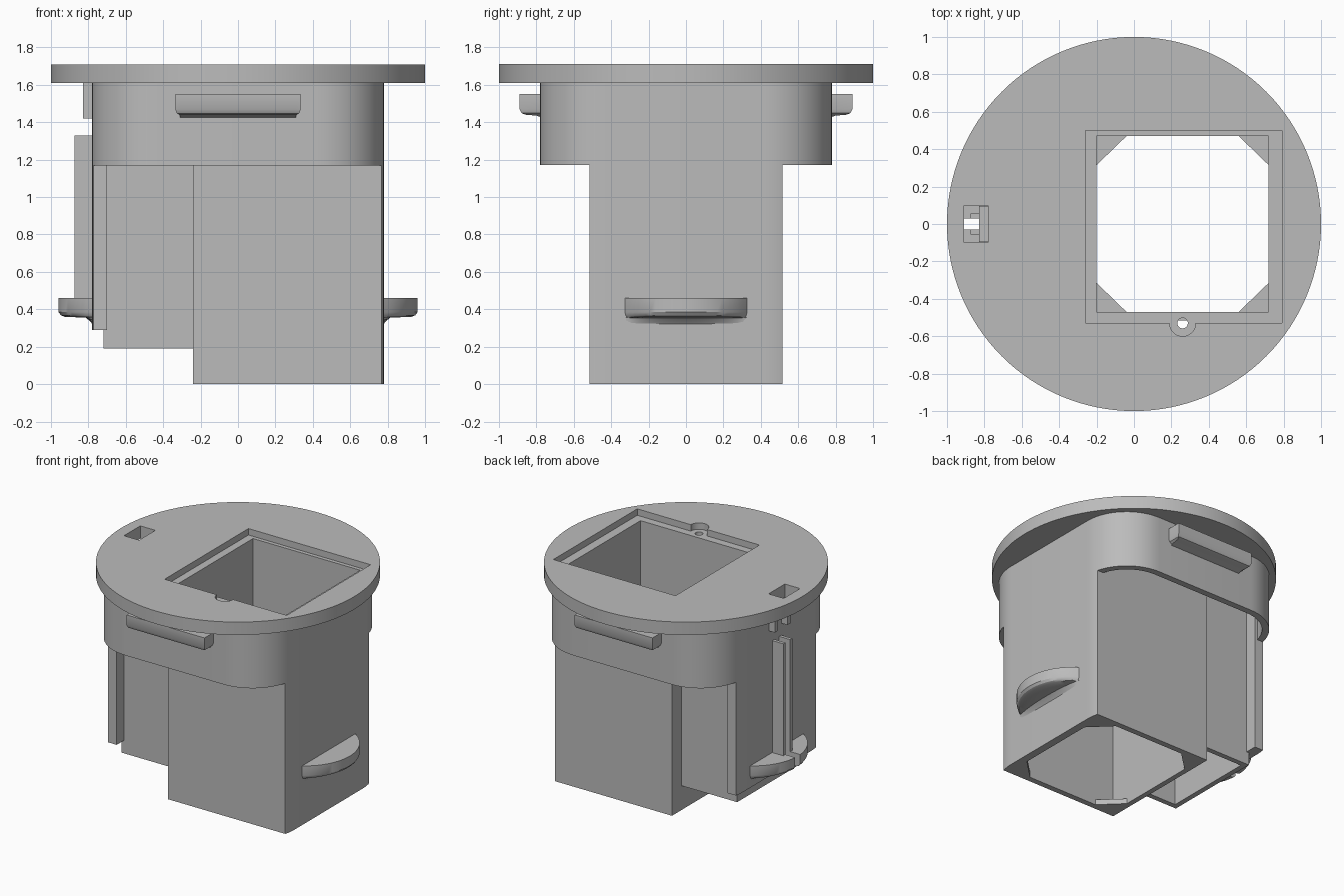
import bpy, bmesh
from math import sin, cos, pi, sqrt, radians
from mathutils import Matrix

if "Cube" in bpy.data.objects:
    bpy.data.objects.remove(bpy.data.objects["Cube"])

GREY = (0.5, 0.5, 0.5, 1)
mat = bpy.data.materials.new("matte grey")
mat.use_nodes = True
mat.diffuse_color = GREY
mat.node_tree.nodes["Principled BSDF"].inputs["Base Color"].default_value = GREY

TOP, FLANGE_Z, COLLAR_Z = 1.71, 1.61, 1.17
HALF, RADIUS, WALL = 0.78, 0.36, 0.05


def loft(name, rings):
    """Closed solid through stacked rings of equal point count."""
    bm = bmesh.new()
    loops = [[bm.verts.new(p) for p in ring] for ring in rings]
    n = len(loops[0])
    for a, b in zip(loops, loops[1:]):
        for i in range(n):
            j = (i + 1) % n
            bm.faces.new((a[i], a[j], b[j], b[i]))
    bm.faces.new(loops[0][::-1])
    bm.faces.new(loops[-1])
    bmesh.ops.recalc_face_normals(bm, faces=bm.faces)
    mesh = bpy.data.meshes.new(name)
    bm.to_mesh(mesh)
    bm.free()
    mesh.materials.append(mat)
    obj = bpy.data.objects.new(name, mesh)
    bpy.context.collection.objects.link(obj)
    return obj


def prism(name, outline, z0, z1):
    return loft(name, [[(x, y, z) for x, y in outline] for z in (z0, z1)])


def box(name, x0, x1, y0, y1, z0, z1):
    return prism(name, [(x0, y0), (x1, y0), (x1, y1), (x0, y1)], z0, z1)


def circle(r, x=0, y=0, n=32):
    return [(x + r * cos(2 * pi * i / n), y + r * sin(2 * pi * i / n)) for i in range(n)]


def rounded_square(half, r, steps=14):
    c = half - r
    pts = []
    for k, (sx, sy) in enumerate([(1, 1), (-1, 1), (-1, -1), (1, -1)]):
        for i in range(steps + 1):
            a = (k + i / steps) * pi / 2
            pts.append((sx * c + r * cos(a), sy * c + r * sin(a)))
    return pts


def boolean(obj, tool, operation="DIFFERENCE"):
    """Apply a boolean and discard the tool."""
    mod = obj.modifiers.new("cut", "BOOLEAN")
    mod.operation = operation
    mod.solver = "EXACT"
    mod.object = tool
    bpy.context.view_layer.objects.active = obj
    bpy.ops.object.modifier_apply(modifier=mod.name)
    bpy.data.objects.remove(tool)


def window_cutter():
    return box("cutter", -0.2, 0.72, -0.47, 0.47, -1, 3)


def envelope():
    return prism("envelope", rounded_square(HALF, RADIUS), -1, 3)


# Round top flange with recess, window, screw seat and cable slot
flange = prism("top_flange", circle(1, n=128), FLANGE_Z, TOP)
boolean(flange, box("cutter", -0.26, 0.79, -0.53, 0.5, TOP - 0.05, 2))
boolean(flange, prism("cutter", circle(0.07, 0.26, -0.53), TOP - 0.05, 2))
boolean(flange, window_cutter())
boolean(flange, prism("cutter", circle(0.028, 0.26, -0.53), 1, 2))
boolean(flange, box("cutter", -0.91, -0.78, -0.1, 0.1, 1, 2))

# Thin collar below the flange
collar = prism("collar", rounded_square(HALF, RADIUS), COLLAR_Z, FLANGE_Z)
boolean(collar, prism("cutter", rounded_square(HALF - WALL, RADIUS - WALL), 1, 2))

# Square tube, its outer side following the collar curve
tube = box("square_tube", -0.24, 0.9, -0.515, 0.515, 0, FLANGE_Z)
boolean(tube, envelope(), "INTERSECT")
boolean(tube, window_cutter())

# Corner webs at the foot of the tube
for sx in (-1, 1):
    for sy in (-1, 1):
        cx, cy = 0.26 + sx * 0.46, sy * 0.47
        prism("corner_web", [(cx, cy), (cx - sx * 0.16, cy), (cx, cy - sy * 0.155)], 0, 0.04)

# Side chamber, open below
chamber = box("side_chamber", -0.72, -0.22, -0.4, 0.4, 0.19, FLANGE_Z)
boolean(chamber, box("cutter", -0.68, -0.24, -0.36, 0.36, 0, FLANGE_Z - 0.02))

# End plate closing the chamber side
plate = box("end_plate", -0.9, -0.7, -0.49, 0.49, 0.29, FLANGE_Z)
boolean(plate, envelope(), "INTERSECT")

# Cable guide: twin ribs and the bracket above them
for s in (-1, 1):
    y0, y1 = sorted((s * 0.03, s * 0.055))
    box("guide_rib", -0.875, -0.77, y0, y1, 0.42, 1.33)
    y0, y1 = sorted((s * 0.06, s * 0.095))
    box("bracket_leg", -0.83, -0.77, y0, y1, 1.42, 1.56)
box("bracket_bar", -0.83, -0.77, -0.095, 0.095, 1.55, FLANGE_Z)


def arc_shape(t):
    r, width, rise = 0.39, 0.33, 0.18
    return (sqrt(r * r - (width * t) ** 2) - (r - rise)) / rise


def flat_shape(t):
    return 1


def tab(name, angle, shape, profile, steps=24):
    """Grip tab with a rounded lower edge blending into the wall."""
    rot = Matrix.Rotation(radians(angle), 3, "Z")
    rings = []
    for z, depth, width in profile:
        ring = [(HALF - 0.03, -width, z)]
        for i in range(steps + 1):
            t = 2 * i / steps - 1
            ring.append((HALF + depth * shape(t) - 0.002, width * t, z))
        ring.append((HALF - 0.03, width, z))
        rings.append([rot @ Matrix.Translation(p).to_translation() for p in ring])
    return loft(name, rings)


# Profiles run upward as height, depth, half width
ARC_TAB = [(0.32, 0, 0.33), (0.335, 0.012, 0.33), (0.355, 0.035, 0.33), (0.36, 0.15, 0.32),
           (0.368, 0.17, 0.325), (0.385, 0.183, 0.33), (0.46, 0.183, 0.33)]
BAR_TAB = [(1.425, 0, 0.31), (1.435, 0.02, 0.31), (1.44, 0.08, 0.315),
           (1.448, 0.1, 0.327), (1.47, 0.112, 0.335), (1.55, 0.112, 0.335)]
tab("outer_tab", 0, arc_shape, ARC_TAB)
guide_tab = tab("guide_tab", 180, arc_shape, ARC_TAB)
boolean(guide_tab, box("cutter", -1.2, -0.785, -0.03, 0.03, 0, 1))
tab("front_tab", 270, flat_shape, BAR_TAB)
tab("back_tab", 90, flat_shape, BAR_TAB)

# Smooth curves, keep hard edges
bpy.ops.object.select_all(action="DESELECT")
for obj in bpy.context.collection.objects:
    if obj.type == "MESH" and mat.name in obj.data.materials:
        obj.select_set(True)
        bpy.context.view_layer.objects.active = obj
bpy.ops.object.shade_smooth_by_angle(angle=radians(30))
